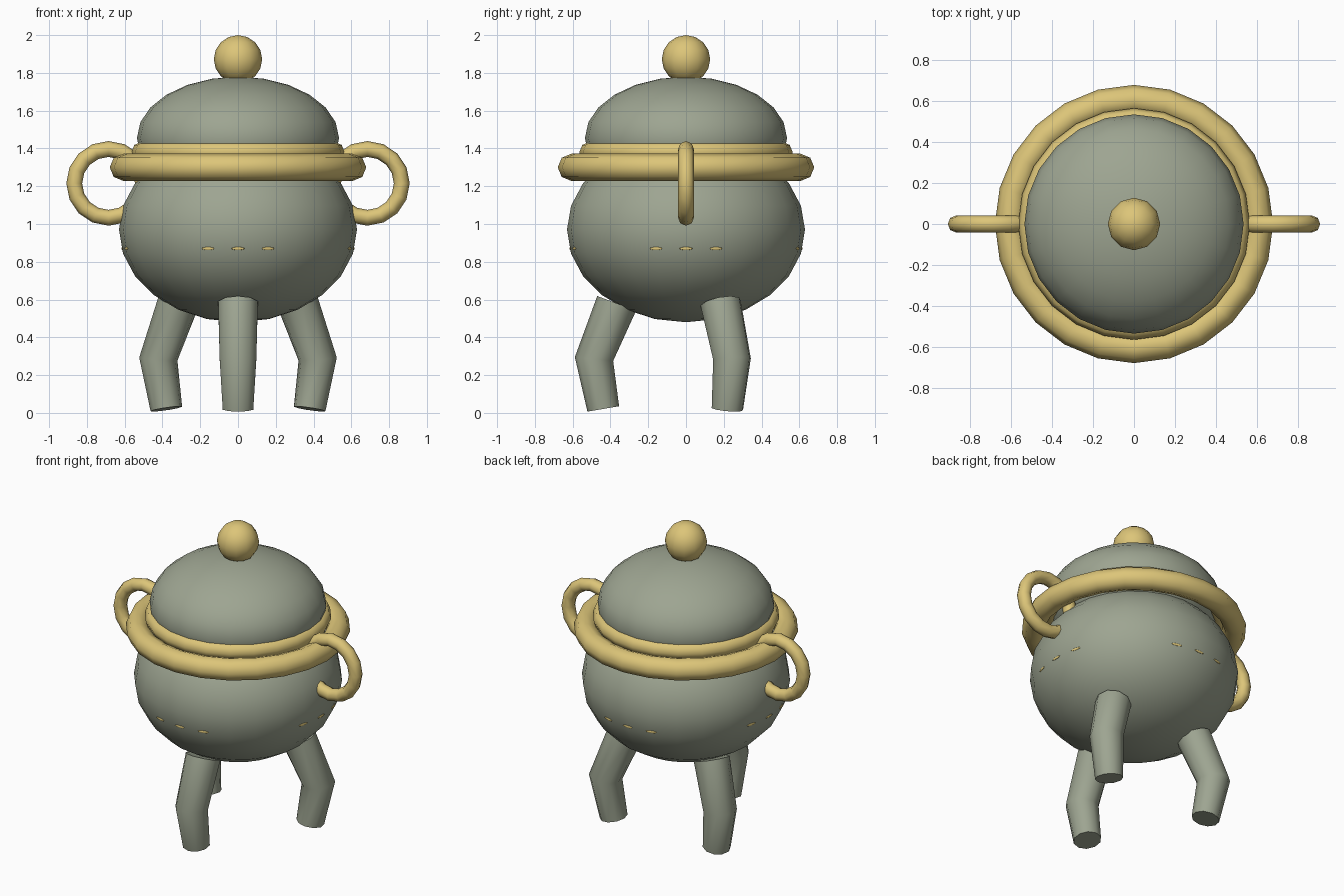
import bpy, bmesh
from math import sin, cos, pi, radians
from mathutils import Vector, Matrix

if "Cube" in bpy.data.objects:
    bpy.data.objects.remove(bpy.data.objects["Cube"])


def material(name, rgb):
    m = bpy.data.materials.new(name)
    m.use_nodes = True
    m.diffuse_color = (*rgb, 1)
    m.node_tree.nodes["Principled BSDF"].inputs["Base Color"].default_value = (*rgb, 1)
    return m


patina = material("grey green patina", (0.34, 0.375, 0.285))
gold = material("pale gold", (0.72, 0.56, 0.19))


def finish(name, mat, angle=60):
    ob = bpy.context.object
    ob.name = name
    ob.data.materials.append(mat)
    bpy.ops.object.shade_smooth_by_angle(angle=radians(angle))
    return ob


def ball(name, mat, loc, size, segments=24, rings=12, turn=0):
    bpy.ops.mesh.primitive_uv_sphere_add(segments=segments, ring_count=rings, radius=1,
                                         location=loc, rotation=(0, 0, turn))
    bpy.context.object.scale = size
    return finish(name, mat)


def ring(name, mat, loc, major, minor, segments=24, tilt=0):
    bpy.ops.mesh.primitive_torus_add(location=loc, rotation=(tilt, 0, 0),
                                     major_radius=major, minor_radius=minor,
                                     major_segments=segments, minor_segments=8)
    return finish(name, mat)


# Vessel, lid and knob
ball("bowl", patina, (0, 0, 0.97), (0.63, 0.63, 0.49))
ball("lid", patina, (0, 0, 1.455), (0.535, 0.535, 0.325))
ball("knob", gold, (0, 0, 1.872), (0.128, 0.128, 0.128), 12, 8)

# Gold bands
ring("shoulder_ring", gold, (0, 0, 1.3), 0.607, 0.072)
ring("lid_rim", gold, (0, 0, 1.38), 0.51, 0.055)

# Loop handles
for side, name in ((1, "left_handle"), (-1, "right_handle")):
    ring(name, gold, (side * 0.685, 0, 1.215), 0.182, 0.042, 16, pi / 2)

# Gold flecks around the belly, in groups of three
for group in range(4):
    for step in (-1, 0, 1):
        a = group * pi / 2 + step * pi / 12
        ball("belly_fleck", gold, (0.613 * cos(a), 0.613 * sin(a), 0.87),
             (0.004, 0.035, 0.008), 8, 6, a)


# Bent legs: each ring is (distance out, height, radius, tilt)
def leg(name, angle, sides=10):
    bm = bmesh.new()
    loops = []
    for out, z, r, tilt in ((0.438, 0.021, 0.085, -0.17), (0.487, 0.285, 0.102, 0.1),
                            (0.367, 0.58, 0.11, 0.36)):
        place = Matrix.Translation((out, 0, z)) @ Matrix.Rotation(-tilt, 4, "Y")
        loops.append([bm.verts.new(place @ Vector((r * cos(2 * pi * i / sides),
                                                   r * sin(2 * pi * i / sides), 0)))
                      for i in range(sides)])
    for low, high in zip(loops, loops[1:]):
        for i in range(sides):
            j = (i + 1) % sides
            bm.faces.new((low[i], low[j], high[j], high[i]))
    bm.faces.new(loops[0][::-1])
    bm.faces.new(loops[-1])
    me = bpy.data.meshes.new(name)
    bm.to_mesh(me)
    bm.free()
    ob = bpy.data.objects.new(name, me)
    bpy.context.collection.objects.link(ob)
    ob.rotation_euler.z = angle
    bpy.ops.object.select_all(action="DESELECT")
    ob.select_set(True)
    bpy.context.view_layer.objects.active = ob
    finish(name, patina, 50)


for k, name in enumerate(("front_leg", "back_left_leg", "back_right_leg")):
    leg(name, -pi / 2 + k * 2 * pi / 3)
